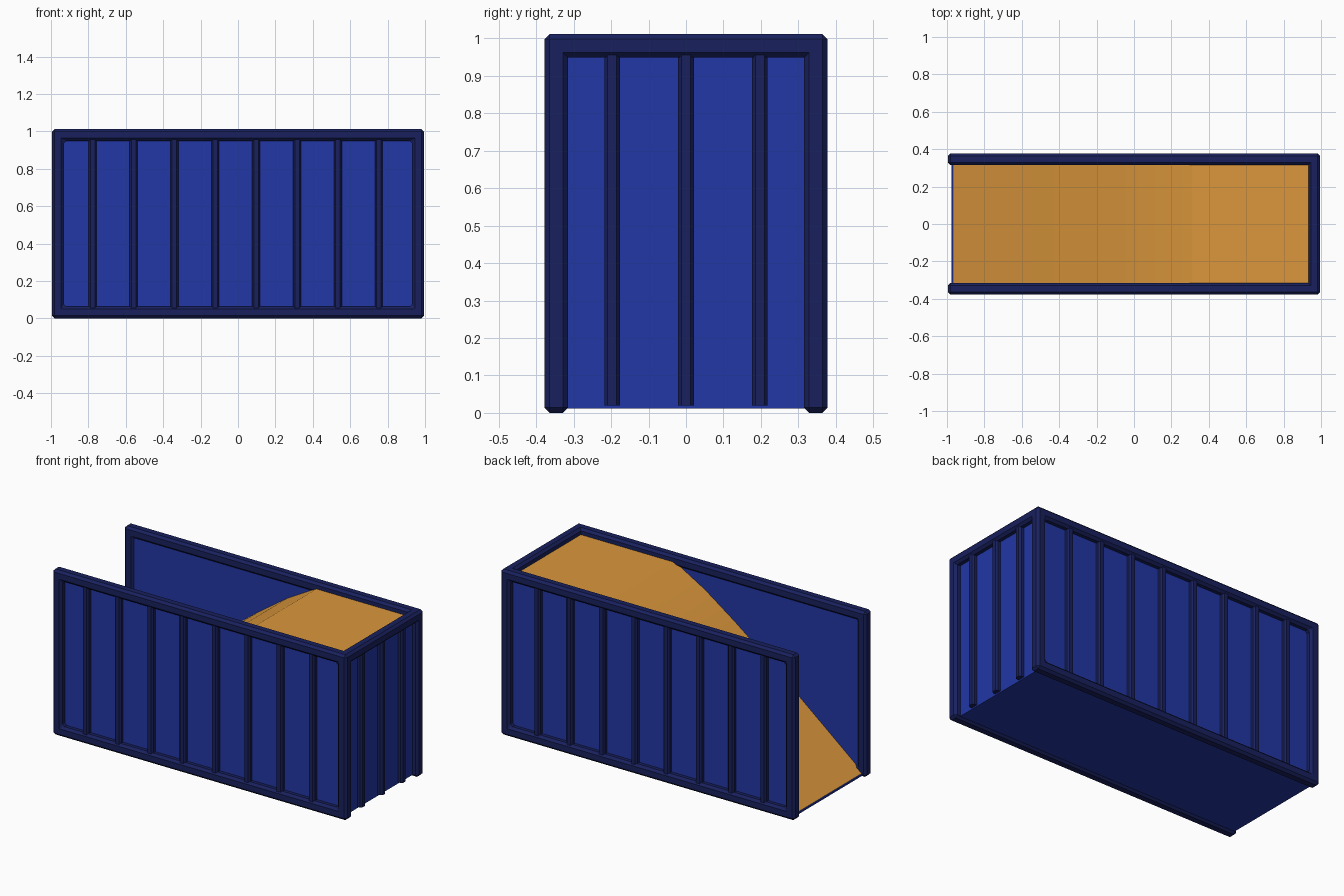
import bpy, bmesh
from math import radians

if "Cube" in bpy.data.objects:
    bpy.data.objects.remove(bpy.data.objects["Cube"])

X, Y, H, W = 0.995, 0.378, 1.012, 0.063   # half length, half width, height, bar size
CH = 0.014                                # bar chamfer


def material(name, rgb):
    m = bpy.data.materials.new(name)
    m.diffuse_color = (*rgb, 1)
    m.use_nodes = True
    m.node_tree.nodes["Principled BSDF"].inputs["Base Color"].default_value = m.diffuse_color
    return m


PANEL = material("panel_blue", (0.016, 0.038, 0.38))
FRAME = material("frame_navy", (0.009, 0.015, 0.11))
SAND = material("sand_orange", (0.71, 0.31, 0.045))


def finish(bm, name, mat, chamfer=0):
    bmesh.ops.recalc_face_normals(bm, faces=bm.faces)
    me = bpy.data.meshes.new(name)
    bm.to_mesh(me)
    bm.free()
    me.materials.append(mat)
    ob = bpy.data.objects.new(name, me)
    bpy.context.collection.objects.link(ob)
    if chamfer:
        b = ob.modifiers.new("chamfer", 'BEVEL')
        b.width, b.segments = chamfer, 1
    return ob


def box(name, mat, lo, hi, chamfer=0):
    bm = bmesh.new()
    bmesh.ops.create_cube(bm, size=1)
    for v in bm.verts:
        v.co = [(a + b) / 2 + c * (b - a) for a, b, c in zip(lo, hi, v.co)]
    return finish(bm, name, mat, chamfer)


def prism(name, mat, points, place, start, end):
    """Extrude a 2D outline from start to end; place maps (u, v, t) to xyz."""
    bm = bmesh.new()
    a, b = [[bm.verts.new(place(u, v, t)) for u, v in points] for t in (start, end)]
    n = len(points)
    bm.faces.new(a)
    bm.faces.new(b)
    for i in range(n):
        j = (i + 1) % n
        bm.faces.new((a[i], a[j], b[j], b[i]))
    return finish(bm, name, mat)


def ring_frame(name, y0, y1):
    """Rectangular picture frame with mitred, chamfered bars."""
    bm = bmesh.new()
    loops = []
    for y in (y0, y1):
        for d in (0, W):
            loops.append([bm.verts.new(p) for p in (
                (-X + d, y, d), (X - d, y, d), (X - d, y, H - d), (-X + d, y, H - d))])
    of, inf, ob, inb = loops
    for p, q in ((of, inf), (inf, inb), (inb, ob), (ob, of)):
        for i in range(4):
            j = (i + 1) % 4
            bm.faces.new((p[i], p[j], q[j], q[i]))
    return finish(bm, name, FRAME, CH)


# Rib cross-section: across, outward
RIB = [(-0.021, 0), (0.021, 0), (0.021, 0.018), (0.012, 0.029), (-0.012, 0.029), (-0.021, 0.018)]

# Long side walls: frame, recessed panel, eight ribs
for s, side in ((-1, "front"), (1, "back")):
    ring_frame(side + "_frame", s * (Y - W), s * Y)
    ys = sorted((s * 0.328, s * 0.343))
    box(side + "_panel", PANEL, (-X + 0.03, ys[0], 0.03), (X - 0.03, ys[1], H - 0.03))
    for i in range(8):
        c = -0.777 + i * 0.2185
        prism(f"{side}_rib_{i + 1}", FRAME, RIB,
              lambda u, v, t, c=c, s=s: (c + u, s * (0.342 + v), t), 0.04, H - 0.04)

# Closed end wall: top rail, panel, three ribs
box("end_top_rail", FRAME, (X - W, -Y, H - W), (X, Y, H), CH)
box("end_panel", PANEL, (0.945, -0.34, 0.014), (0.960, 0.34, H - 0.03))
for i in range(3):
    c = (i - 1) * 0.197
    prism(f"end_rib_{i + 1}", FRAME, RIB,
          lambda u, v, t, c=c: (0.959 + v, c + u, t), 0.02, H - 0.04)

# Floor
box("floor", PANEL, (-0.975, -0.34, 0.012), (0.960, 0.34, 0.022))

# Sloping load
LOAD = [(-0.975, 0.016), (0.946, 0.016), (0.946, 0.975), (0.31, 0.975), (0.10, 0.855),
        (-0.10, 0.715), (-0.35, 0.525), (-0.965, 0.024)]
load = prism("load", SAND, LOAD, lambda u, v, t: (u, t, v), -0.33, 0.33)
bpy.context.view_layer.objects.active = load
load.select_set(True)
bpy.ops.object.shade_smooth_by_angle(angle=radians(25))
